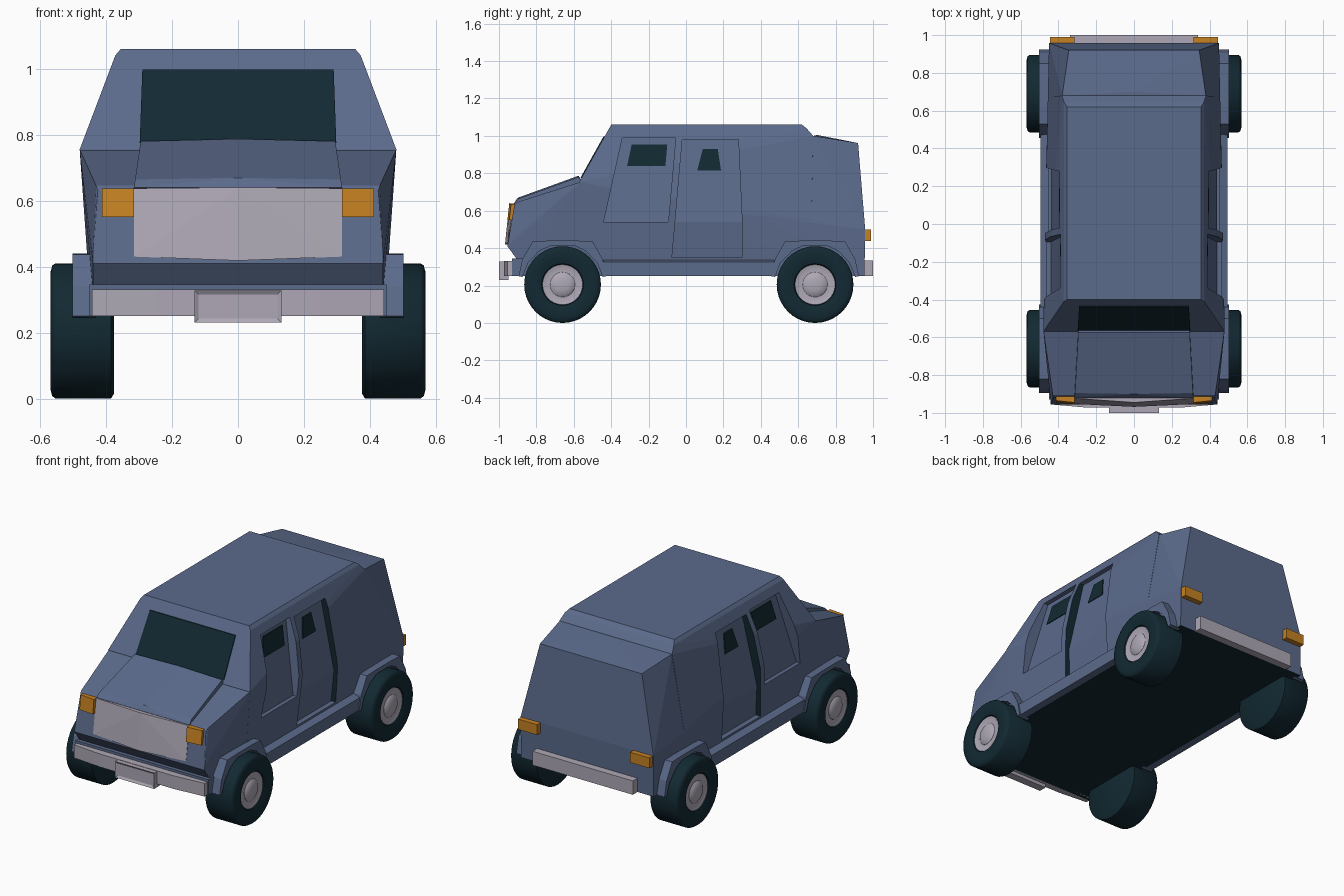
import bpy, bmesh, math
from mathutils import Vector

if "Cube" in bpy.data.objects:
    bpy.data.objects.remove(bpy.data.objects["Cube"])


def material(name, rgb):
    m = bpy.data.materials.new(name)
    m.diffuse_color = (*rgb, 1)
    m.use_nodes = True
    m.node_tree.nodes["Principled BSDF"].inputs["Base Color"].default_value = m.diffuse_color
    return m


BLUE = material("slate blue paint", (0.105, 0.145, 0.26))
DARK = material("dark teal rubber and glass", (0.006, 0.022, 0.032))
GREY = material("pale grey metal", (0.42, 0.39, 0.46))
ORANGE = material("orange lamp", (0.56, 0.22, 0.016))


def finish(bm, name, mats):
    bmesh.ops.recalc_face_normals(bm, faces=bm.faces)
    me = bpy.data.meshes.new(name)
    bm.to_mesh(me)
    bm.free()
    ob = bpy.data.objects.new(name, me)
    bpy.context.collection.objects.link(ob)
    for m in mats:
        me.materials.append(m)
    return ob


def hull(name, pts, *mats, mirror=True):
    """Convex solid around points, optionally mirrored in x."""
    bm = bmesh.new()
    allpts = set(pts)
    if mirror:
        allpts |= {(-x, y, z) for x, y, z in pts}
    for p in sorted(allpts):
        bm.verts.new(p)
    bmesh.ops.convex_hull(bm, input=bm.verts)
    bmesh.ops.delete(bm, geom=[v for v in bm.verts if not v.link_faces], context='VERTS')
    bmesh.ops.dissolve_limit(bm, angle_limit=0.02, verts=bm.verts, edges=bm.edges)
    return finish(bm, name, mats)


def loft(name, rings, *mats, signs=(1, -1)):
    """Skin matching rings, cap both ends, repeat on each side."""
    bm = bmesh.new()
    for s in signs:
        vs = [[bm.verts.new((s * x, y, z)) for x, y, z in r] for r in rings]
        n = len(vs[0])
        for a, b in zip(vs, vs[1:]):
            for i in range(n):
                bm.faces.new((a[i], a[(i + 1) % n], b[(i + 1) % n], b[i]))
        bm.faces.new(vs[0])
        bm.faces.new(vs[-1])
    return finish(bm, name, mats)


def box(x0, x1, y0, y1, z0, z1):
    return [(x, y, z) for x in (x0, x1) for y in (y0, y1) for z in (z0, z1)]


def door_x(z):
    """Depth of the recessed door skin at a height."""
    return 0.44 - 0.174 * (z - 0.54) if z > 0.54 else 0.42 + (z - 0.35) * 0.105


def screen_y(z):
    """Windscreen slope."""
    return -0.57 + (z - 0.755) * 0.17 / 0.305


# Cabin
cabin = hull("cabin", [
    (0.355, -0.40, 1.06), (0.372, screen_y(1.04), 1.04), (0.387, screen_y(1.0), 1.0),
    (0.48, -0.57, 0.755), (0.45, -0.57, 0.33),
    (0.355, 0.62, 1.06), (0.37, 0.645, 1.04), (0.382, 0.68, 1.0),
    (0.465, 0.30, 0.58), (0.455, 0.67, 0.55), (0.45, 0.67, 0.33)], BLUE, DARK)

# Recessed doors, cut from both sides
doors = {
    "front_door_cutter": [(0.54, -0.44, -0.095), (0.99, -0.34, -0.055)],
    "rear_door_cutter": [(0.35, -0.075, 0.30), (0.54, -0.058, 0.30), (0.98, -0.02, 0.28)],
}
for name, rows in doors.items():
    cutter = loft(name, [[(door_x(z), a, z), (0.7, a, z), (0.7, b, z), (door_x(z), b, z)]
                         for z, a, b in rows], BLUE)
    cutter.hide_render = True
    mod = cabin.modifiers.new("door", 'BOOLEAN')
    mod.operation, mod.solver, mod.object = 'DIFFERENCE', 'EXACT', cutter
    bpy.context.view_layer.objects.active = cabin
    bpy.ops.object.modifier_apply(modifier=mod.name)
    bpy.data.objects.remove(cutter)

# Dark gaps at the upright edges of the rear door
for f in cabin.data.polygons:
    y, ny = f.center.y, f.normal.y
    gap = (ny > 0.8 and -0.1 < y < 0.35) or (ny < -0.8 and 0.2 < y < 0.35)
    f.material_index = 1 if gap else 0

# Tail of the body
hull("rear_body", [
    (0.382, 0.35, 0.995), (0.463, 0.35, 0.58), (0.45, 0.35, 0.33),
    (0.38, 0.68, 1.0), (0.345, 0.92, 0.962), (0.45, 0.958, 0.50), (0.45, 0.955, 0.30),
    (0.0, 0.70, 1.005)], BLUE)

# Nose and raised bonnet
hull("nose", [
    (0.48, -0.56, 0.755), (0.43, -0.905, 0.645), (0.425, -0.918, 0.63), (0.44, -0.95, 0.435),
    (0.44, -0.955, 0.41), (0.44, -0.90, 0.335), (0.45, -0.56, 0.335)], BLUE)
hull("bonnet", [
    (0.295, -0.575, 0.78), (0.295, -0.55, 0.75), (0.312, -0.895, 0.664), (0.315, -0.92, 0.64),
    (0.0, -0.575, 0.787), (0.0, -0.90, 0.669), (0.315, -0.88, 0.60), (0.295, -0.56, 0.70)], BLUE)

# Lower body with a dark underside
low = hull("lower_body", box(0.45, 0.449, -0.93, 0.955, 0.25, 0.345), BLUE, DARK)
for f in low.data.polygons:
    f.material_index = 1 if f.normal.z < -0.8 else 0

# Running boards and wheel arches
loft("running_board", [[(0.43, y, 0.25), (0.495, y, 0.25), (0.495, y, 0.325), (0.455, y, 0.337),
                        (0.43, y, 0.337)] for y in (-0.44, 0.48)], BLUE)
WHEELS = {"front": -0.66, "rear": 0.69}
R = 0.205
ARCH = [(-0.235, 0.25), (-0.215, 0.34), (-0.16, 0.437), (-0.07, 0.44), (0.07, 0.44),
        (0.16, 0.437), (0.215, 0.34), (0.235, 0.25)]
for end, cy in WHEELS.items():
    rings = []
    for dy, z in ARCH:
        d = Vector((dy, z - R)).normalized() * 0.218
        rings.append([(0.43, cy + dy, z), (0.502, cy + dy, z),
                      (0.502, cy + d.x, R + d.y), (0.43, cy + d.x, R + d.y)])
    loft(end + "_wheel_arch", rings, BLUE)

# Wheels
TYRE = [(0.376, 0.19), (0.385, R), (0.553, R), (0.563, 0.198), (0.568, 0.18),
        (0.568, 0.14), (0.56, 0.112), (0.545, 0.105)]
RIM = [(0.53, 0.107), (0.555, 0.107), (0.55, 0.09), (0.55, 0.07)]
CAP = [(0.54, 0.068), (0.551, 0.066), (0.559, 0.055), (0.565, 0.035), (0.567, 0.012)]
for end, cy in WHEELS.items():
    for part, prof, mat in (("tyre", TYRE, DARK), ("rim", RIM, GREY), ("hub_cap", CAP, GREY)):
        ob = loft(f"{end}_{part}", [[(x, cy + r * math.cos(a), R + r * math.sin(a))
                                     for a in (i * math.tau / 40 for i in range(40))]
                                    for x, r in prof], mat)
        bpy.ops.object.select_all(action='DESELECT')
        ob.select_set(True)
        bpy.context.view_layer.objects.active = ob
        bpy.ops.object.shade_smooth_by_angle(angle=math.radians(40))

# Glass
loft("windscreen", [[(x, screen_y(z) + o, z) for x, z in
                     ((-0.298, 0.775), (0.298, 0.775), (0.29, 0.998), (-0.29, 0.998))]
                    for o in (-0.006, 0.002)], DARK, signs=(1,))
WINDOWS = {
    "front_door_window": [(-0.315, 0.84), (-0.11, 0.84), (-0.10, 0.955), (-0.29, 0.955)],
    "rear_door_window": [(0.06, 0.815), (0.187, 0.815), (0.17, 0.93), (0.09, 0.93)],
}
for name, poly in WINDOWS.items():
    loft(name, [[(door_x(z) + o, y, z) for y, z in poly] for o in (-0.002, 0.005)], DARK)

# Grille with a centre ridge
hull("grille", [(0.315, -0.923, 0.637), (0.315, -0.953, 0.43), (0.025, -0.93, 0.637),
                (0.025, -0.957, 0.425), (0.0, -0.945, 0.64), (0.0, -0.968, 0.418),
                (0.315, -0.89, 0.637), (0.315, -0.89, 0.43)], GREY)

# Lamps
loft("headlamp", [[(0.315, -0.955 + d, 0.55), (0.412, -0.945 + d, 0.55),
                   (0.412, -0.935 + d, 0.637), (0.315, -0.945 + d, 0.637)] for d in (0, 0.045)], ORANGE)
loft("tail_lamp", [[(0.315, y, 0.437), (0.445, y, 0.437), (0.445, y, 0.50), (0.315, y, 0.50)]
                   for y in (0.94, 0.99)], ORANGE)

# Bumpers and front plate
hull("front_bumper", [(x, y, z) for x, y in ((0.443, -0.90), (0.443, -0.955), (0.25, -0.972))
                      for z in (0.25, 0.33)], GREY)
hull("rear_bumper", box(0.34, 0.339, 0.94, 1.0, 0.25, 0.335), GREY)
plate = hull("front_plate", [(0.132, -1.0, 0.23), (0.132, -1.0, 0.328),
                             (0.132, -0.95, 0.23), (0.132, -0.95, 0.328)], GREY)
bm = bmesh.new()
bm.from_mesh(plate.data)
bm.normal_update()
front = [f for f in bm.faces if f.normal.y < -0.9]
bmesh.ops.inset_region(bm, faces=front, thickness=0.018, depth=-0.008)
bm.to_mesh(plate.data)
bm.free()
